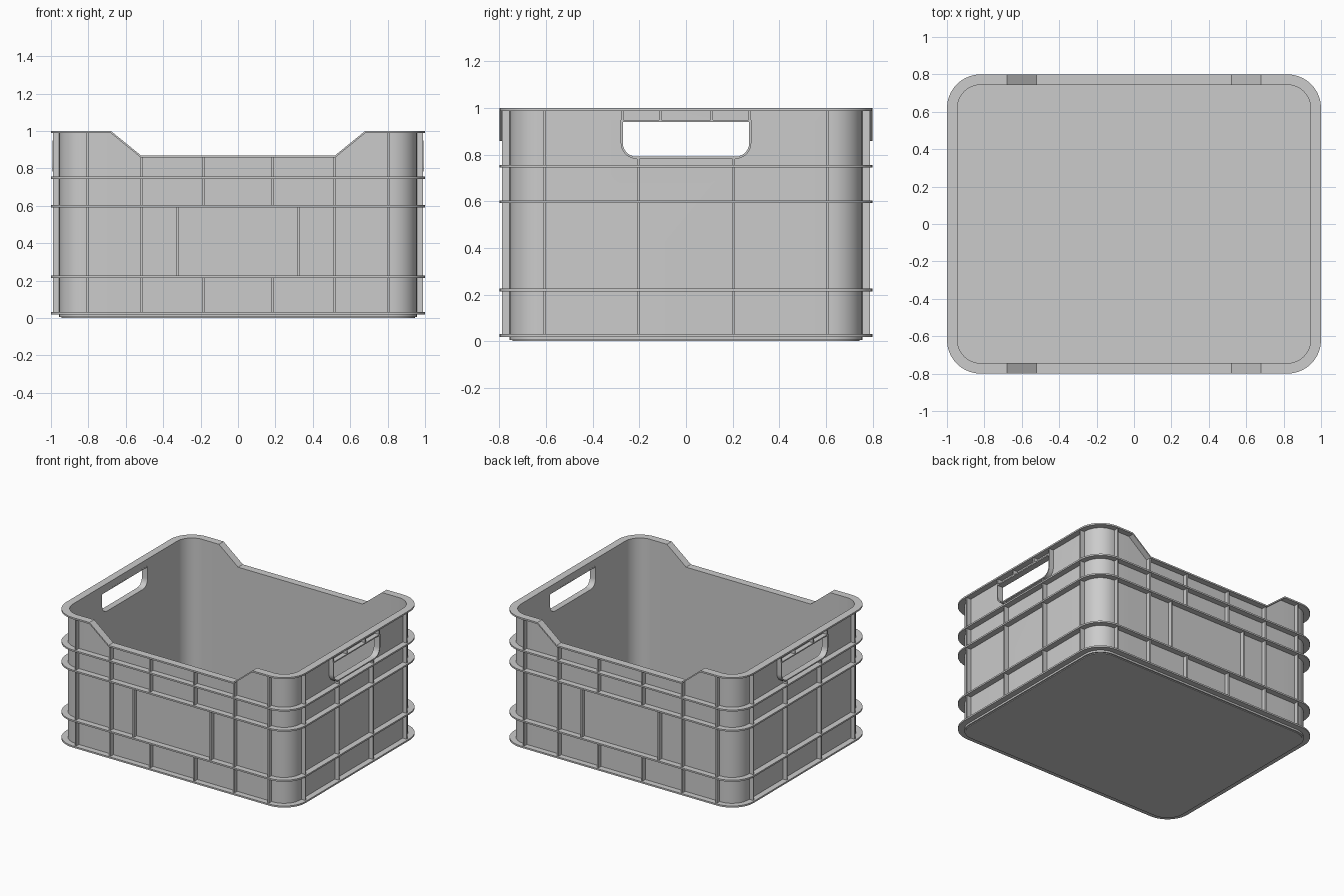
import bpy, bmesh
from math import sin, cos, radians

if "Cube" in bpy.data.objects:
    bpy.data.objects.remove(bpy.data.objects["Cube"])

CX, CY = 0.82, 0.62          # corner arc centres
IN, WALL, RIM = 0.125, 0.136, 0.18   # corner radii: inside, outside, flanges


def finish(name, bm):
    bmesh.ops.recalc_face_normals(bm, faces=bm.faces)
    me = bpy.data.meshes.new(name)
    bm.to_mesh(me)
    bm.free()
    ob = bpy.data.objects.new(name, me)
    bpy.context.collection.objects.link(ob)
    return ob


def activate(ob):
    bpy.ops.object.select_all(action='DESELECT')
    ob.select_set(True)
    bpy.context.view_layer.objects.active = ob


def smooth(ob):
    activate(ob)
    bpy.ops.object.shade_smooth_by_angle(angle=radians(25))


def plan(r, n=10):
    """Rounded rectangle, with extra points where the long sides dip."""
    pts = []
    for k, (sx, sy) in enumerate([(1, -1), (1, 1), (-1, 1), (-1, -1)]):
        for i in range(n + 1):
            a = radians(-90 + 90 * k + 90 * i / n)
            pts.append((sx * CX + r * cos(a), sy * CY + r * sin(a)))
        if k in (1, 3):
            s = 1 if k == 1 else -1
            pts += [(s * x, s * (CY + r)) for x in (0.68, 0.52, -0.52, -0.68)]
    return pts


def top(x):
    """Height of the crate edge along the long sides."""
    return 0.87 + 0.13 * min(1, max(0, (abs(x) - 0.52) / 0.16))


def ring(name, loops):
    """Closed tube through four matching loops of 3D points."""
    bm = bmesh.new()
    vs = [[bm.verts.new(p) for p in lp] for lp in loops]
    n = len(vs[0])
    for j in range(4):
        a, b = vs[j], vs[(j + 1) % 4]
        for i in range(n):
            k = (i + 1) % n
            bm.faces.new((a[i], a[k], b[k], b[i]))
    return finish(name, bm)


def band(name, r0, r1, lo, hi):
    a, b = plan(r0), plan(r1)
    return ring(name, [[(x, y, lo(x)) for x, y in a], [(x, y, lo(x)) for x, y in b],
                       [(x, y, hi(x)) for x, y in b], [(x, y, hi(x)) for x, y in a]])


def prism(name, lower, upper):
    bm = bmesh.new()
    a = [bm.verts.new(p) for p in lower]
    b = [bm.verts.new(p) for p in upper]
    bm.faces.new(a)
    bm.faces.new(b)
    for i in range(len(a)):
        k = (i + 1) % len(a)
        bm.faces.new((a[i], a[k], b[k], b[i]))
    return finish(name, bm)


def grip(d, r=0.06, n=6):
    """Handle opening outline in y, z, grown outwards by d."""
    w, z0, z1 = 0.272, 0.79, 0.94
    pts = [(w + d, z1 + d), (-w - d, z1 + d)]
    for s, start in ((-1, 180), (1, 270)):
        for i in range(n + 1):
            a = radians(start + 90 * i / n)
            pts.append((s * (w - r) + (r + d) * cos(a), z0 + r + (r + d) * sin(a)))
    return pts


# Shell with handle openings
wall = band("crate_wall", IN, WALL, lambda x: 0.005, lambda x: top(x) - 0.004)
cutter = prism("handle_cutter", [(-1.2, y, z) for y, z in grip(0)],
               [(1.2, y, z) for y, z in grip(0)])
cutter.hide_render = True
activate(wall)
mod = wall.modifiers.new("handles", 'BOOLEAN')
mod.operation, mod.solver, mod.object = 'DIFFERENCE', 'EXACT', cutter
bpy.ops.object.modifier_apply(modifier="handles")
bpy.data.objects.remove(cutter)
smooth(wall)

# Floor plate
smooth(prism("floor", [(x, y, 0) for x, y in plan(IN)],
             [(x, y, 0.022) for x, y in plan(IN)]))

# Top rim following the dips, and the horizontal hoops
smooth(band("top_rim", IN - 0.001, RIM, lambda x: top(x) - 0.012, top))
for nm, z in (("bottom", 0.025), ("lower", 0.22), ("middle", 0.598), ("upper", 0.75)):
    smooth(band(nm + "_hoop", IN + 0.004, RIM,
                lambda x: z - 0.006, lambda x: z + 0.006))

# Raised frames around the handles
for s, side in ((1, "right"), (-1, "left")):
    a, b = grip(-0.001), grip(0.008)
    x0, x1 = s * (CX + IN - 0.0005), s * 0.992
    smooth(ring(side + "_handle_frame",
                [[(x0, *p) for p in a], [(x1, *p) for p in a],
                 [(x1, *p) for p in b], [(x0, *p) for p in b]]))


# Vertical ribs: position along the wall, bottom, top
def ribs(name, table, along_x):
    bm = bmesh.new()
    depth0 = (CY if along_x else CX) + IN + 0.004
    depth1 = (CY if along_x else CX) + 0.169
    for pos, z0, z1 in table:
        for s in (-1, 1):
            for t in (-1, 1):
                vs = bmesh.ops.create_cube(bm, size=1)["verts"]
                for v in vs:
                    u = s * pos + v.co.x * 0.011
                    d = t * (depth0 if v.co.y < 0 else depth1)
                    z = z0 if v.co.z < 0 else z1
                    v.co = (u, d, z) if along_x else (d, u, z)
    return finish(name, bm)


ribs("long_side_ribs", [(0.805, 0.025, 0.993), (0.517, 0.025, 0.864),
                        (0.185, 0.025, 0.22), (0.185, 0.598, 0.864),
                        (0.322, 0.22, 0.598)], True)
ribs("short_side_ribs", [(0.605, 0.025, 0.993), (0.205, 0.025, 0.787),
                         (0.11, 0.943, 0.993), (0.274, 0.943, 0.993)], False)
